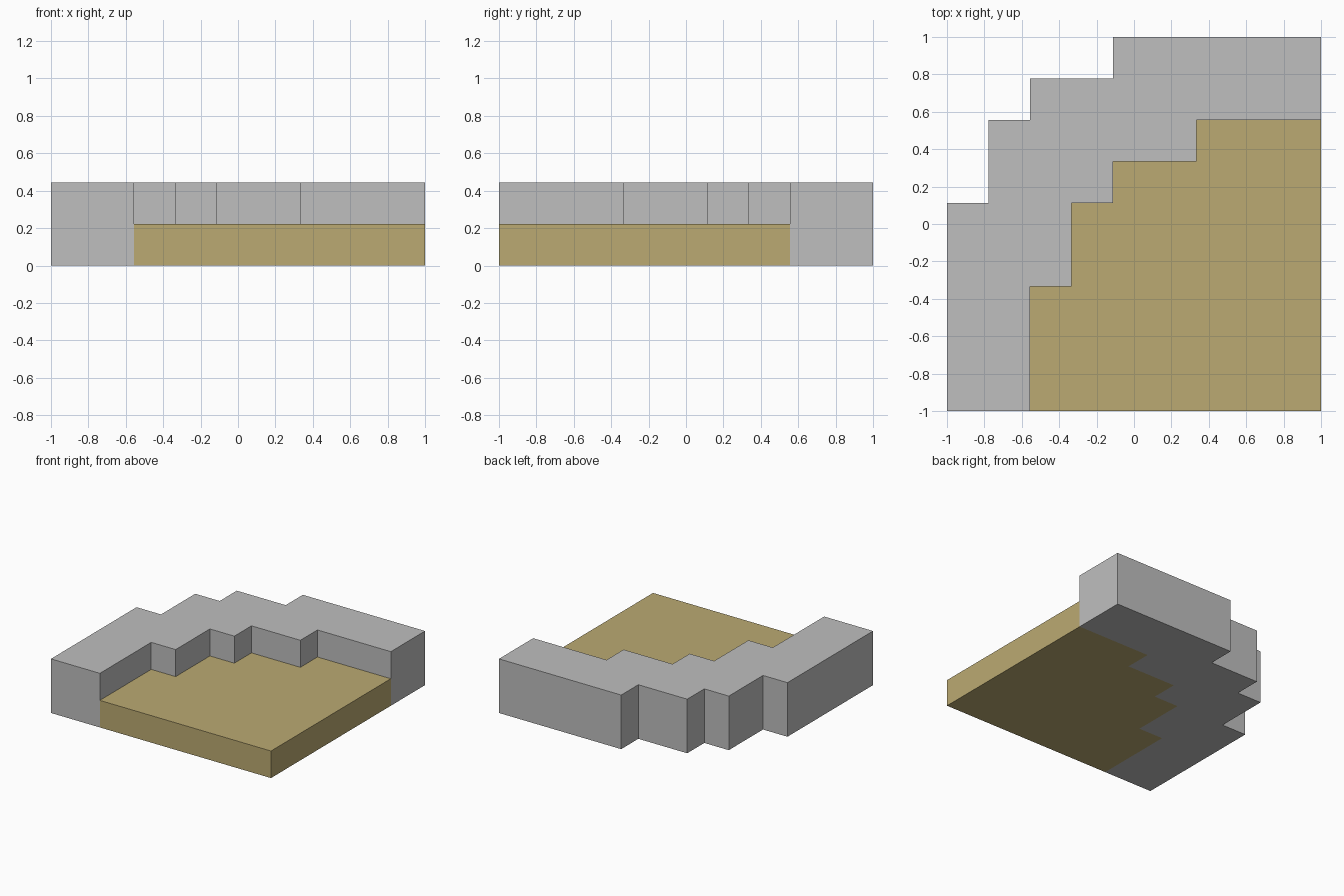
import bpy, bmesh

if "Cube" in bpy.data.objects:
    bpy.data.objects.remove(bpy.data.objects["Cube"], do_unlink=True)

UNIT = 2 / 9  # the plan sits on a 9 x 9 grid of blocks


def material(name, rgb):
    m = bpy.data.materials.new(name)
    m.use_nodes = True
    m.diffuse_color = (*rgb, 1)
    bsdf = next(n for n in m.node_tree.nodes if n.type == "BSDF_PRINCIPLED")
    bsdf.inputs["Base Color"].default_value = (*rgb, 1)
    return m


def staircase(corners):
    """Turn the outer step corners into a right-angled path."""
    path = []
    for i, (x, y) in enumerate(corners):
        if i:
            path.append((x, corners[i - 1][1]))
        path.append((x, y))
    return path


def prism(name, outline, height, mat):
    """Extrude a plan outline, given in blocks, up from the ground."""
    bm = bmesh.new()
    base = bm.faces.new([bm.verts.new((x * UNIT - 1, y * UNIT - 1, 0)) for x, y in outline])
    top = bmesh.ops.extrude_face_region(bm, geom=[base], use_keep_orig=True)
    verts = [v for v in top["geom"] if isinstance(v, bmesh.types.BMVert)]
    bmesh.ops.translate(bm, verts=verts, vec=(0, 0, height * UNIT))
    bmesh.ops.recalc_face_normals(bm, faces=bm.faces)
    mesh = bpy.data.meshes.new(name)
    bm.to_mesh(mesh)
    bm.free()
    mesh.materials.append(mat)
    obj = bpy.data.objects.new(name, mesh)
    bpy.context.collection.objects.link(obj)
    return obj


grey = material("stone grey", (0.52, 0.52, 0.52))
tan = material("sand tan", (0.497, 0.402, 0.168))

# Stepped curves of the wall's outside and inside, from front to left side
outer = [(0, 0)] + staircase([(0, 5), (1, 7), (2, 8), (4, 9)]) + [(9, 9)]
inner = [(2, 0)] + staircase([(2, 3), (3, 5), (4, 6), (6, 7)]) + [(9, 7)]

# Curved corner wall, two blocks high
prism("corner_wall", outer + inner[::-1], 2, grey)
# Floor slab filling the inside of the corner, one block high
prism("floor_slab", inner + [(9, 0)], 1, tan)
